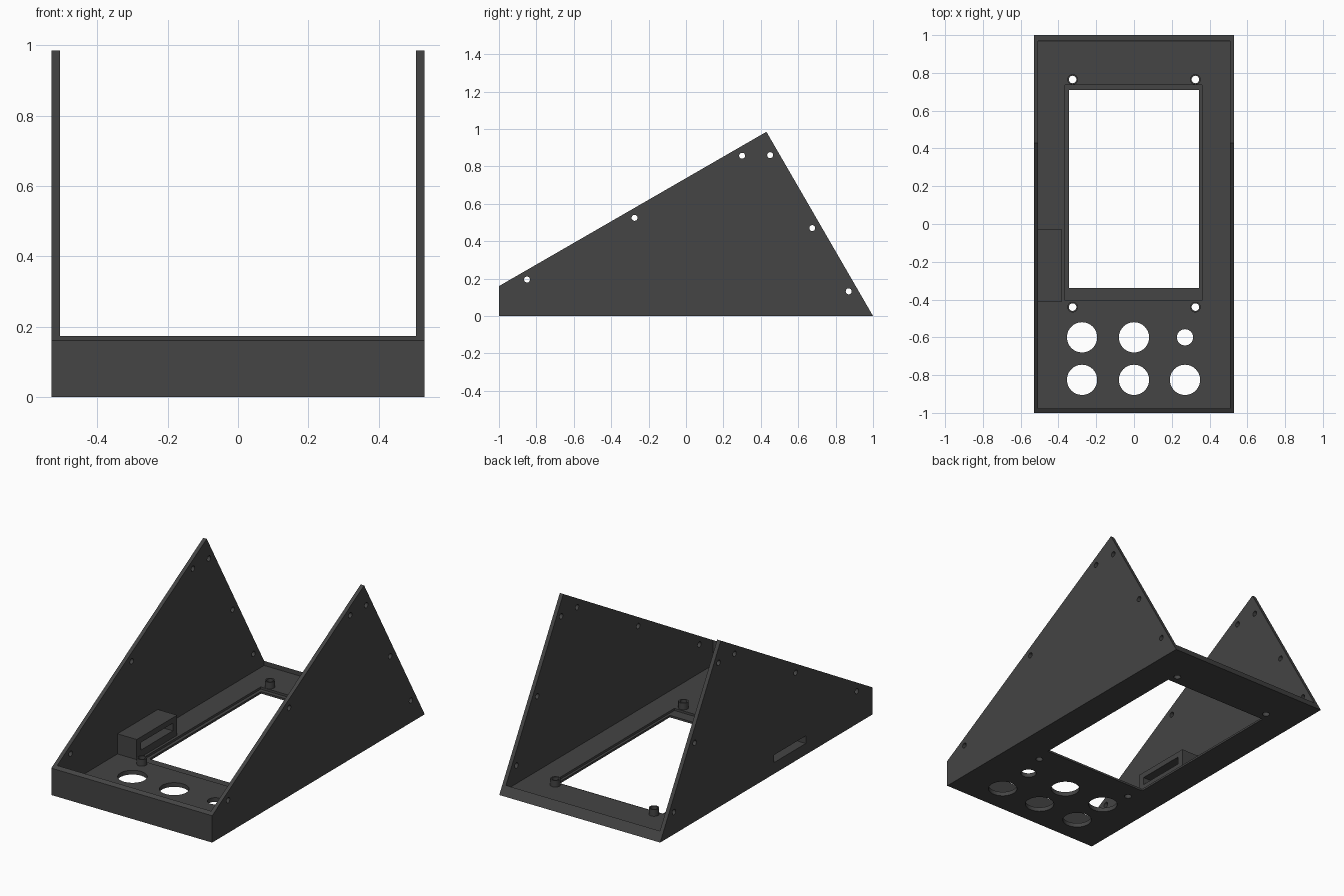
import bpy, bmesh, math
from mathutils import Matrix, Vector

if "Cube" in bpy.data.objects:
    bpy.data.objects.remove(bpy.data.objects["Cube"])

W, T, FLOOR = 0.53, 0.023, 0.025      # half width, wall and floor thickness

plastic = bpy.data.materials.new("charcoal_plastic")
plastic.diffuse_color = (0.058, 0.058, 0.058, 1)
plastic.use_nodes = True
plastic.node_tree.nodes["Principled BSDF"].inputs["Base Color"].default_value = plastic.diffuse_color


def finish(name, bm):
    bmesh.ops.recalc_face_normals(bm, faces=bm.faces)
    me = bpy.data.meshes.new(name)
    bm.to_mesh(me)
    bm.free()
    me.materials.append(plastic)
    ob = bpy.data.objects.new(name, me)
    bpy.context.collection.objects.link(ob)
    return ob


def extrude_x(name, profile, x0, x1):
    """Extrude a (y, z) outline along x."""
    bm = bmesh.new()
    face = bm.faces.new([bm.verts.new((x0, y, z)) for y, z in profile])
    new = bmesh.ops.extrude_face_region(bm, geom=[face])["geom"]
    verts = [v for v in new if isinstance(v, bmesh.types.BMVert)]
    bmesh.ops.translate(bm, verts=verts, vec=(x1 - x0, 0, 0))
    return finish(name, bm)


def add_box(bm, lo, hi):
    lo, hi = Vector(lo), Vector(hi)
    m = Matrix.Translation((lo + hi) / 2) @ Matrix.Diagonal((*(hi - lo), 1))
    bmesh.ops.create_cube(bm, size=1, matrix=m)


def add_cyl(bm, centre, r, depth, axis="Z", n=40):
    m = Matrix.Translation(centre)
    if axis == "X":
        m = m @ Matrix.Rotation(math.pi / 2, 4, "Y")
    bmesh.ops.create_cone(bm, cap_ends=True, segments=n, radius1=r, radius2=r,
                          depth=depth, matrix=m)


def cut(ob, *cutters):
    """Subtract the cutters and bake the result into the mesh."""
    for c in cutters:
        mod = ob.modifiers.new("cut", "BOOLEAN")
        mod.operation, mod.solver, mod.object = "DIFFERENCE", "EXACT", c
    deps = bpy.context.evaluated_depsgraph_get()
    me = bpy.data.meshes.new_from_object(ob.evaluated_get(deps))
    ob.modifiers.clear()
    ob.data = me


# Tray: floor with front wall and bevelled back lip
tray = extrude_x("tray", [(-1, 0), (1, 0), (0.97, 0.052), (0.97, FLOOR),
                          (-1 + T, FLOOR), (-1 + T, 0.173), (-1, 0.16)], -W + T, W - T)

# Triangular side panels
side = [(-1, 0), (1, 0), (0.43, 0.985), (-1, 0.16)]
left = extrude_x("left_side_panel", side, -W, -W + T)
right = extrude_x("right_side_panel", side, W - T, W)

# Screw posts around the display window
post_spots = [(x, y) for x in (-0.325, 0.325) for y in (-0.44, 0.765)]
bm = bmesh.new()
for x, y in post_spots:
    add_cyl(bm, (x, y, FLOOR + 0.018), 0.028, 0.042, n=32)
posts = finish("screw_posts", bm)

# Slotted housing on the left wall
bm = bmesh.new()
add_box(bm, (-W + T, -0.41, FLOOR), (-0.38, -0.03, 0.145))
housing = finish("slot_housing", bm)

# Cutters: floor openings, display recess, side screw holes, slot
bm = bmesh.new()
add_box(bm, (-0.345, -0.34, -0.1), (0.345, 0.71, 0.1))
for y in (-0.6, -0.825):
    for x in (-0.275, 0, 0.27):
        add_cyl(bm, (x, y, 0), 0.043 if (x > 0.1 and y > -0.7) else 0.08, 0.3, n=48)
for x, y in post_spots:
    add_cyl(bm, (x, y, 0), 0.02, 0.3, n=32)
openings = finish("opening_cutter", bm)

bm = bmesh.new()
add_box(bm, (-0.365, -0.405, 0.012), (0.36, 0.735, 0.1))
recess = finish("recess_cutter", bm)

bm = bmesh.new()
for y, z in [(-0.85, 0.195), (-0.275, 0.525), (0.3, 0.857),
             (0.45, 0.86), (0.675, 0.47), (0.87, 0.132)]:
    add_cyl(bm, (0, y, z), 0.016, 2, "X", 24)
screws = finish("screw_hole_cutter", bm)

bm = bmesh.new()
add_box(bm, (-0.7, -0.37, 0.067), (-0.3, -0.07, 0.112))
slot = finish("slot_cutter", bm)

cut(tray, openings, recess)
cut(posts, openings)
cut(left, screws, slot)
cut(right, screws)
cut(housing, slot)
for c in (openings, recess, screws, slot):
    bpy.data.objects.remove(c)

# Smooth the round walls, keep edges sharp
bpy.ops.object.select_all(action="DESELECT")
for ob in (tray, posts, left, right, housing):
    ob.select_set(True)
bpy.context.view_layer.objects.active = tray
bpy.ops.object.shade_smooth_by_angle(angle=math.radians(30))
